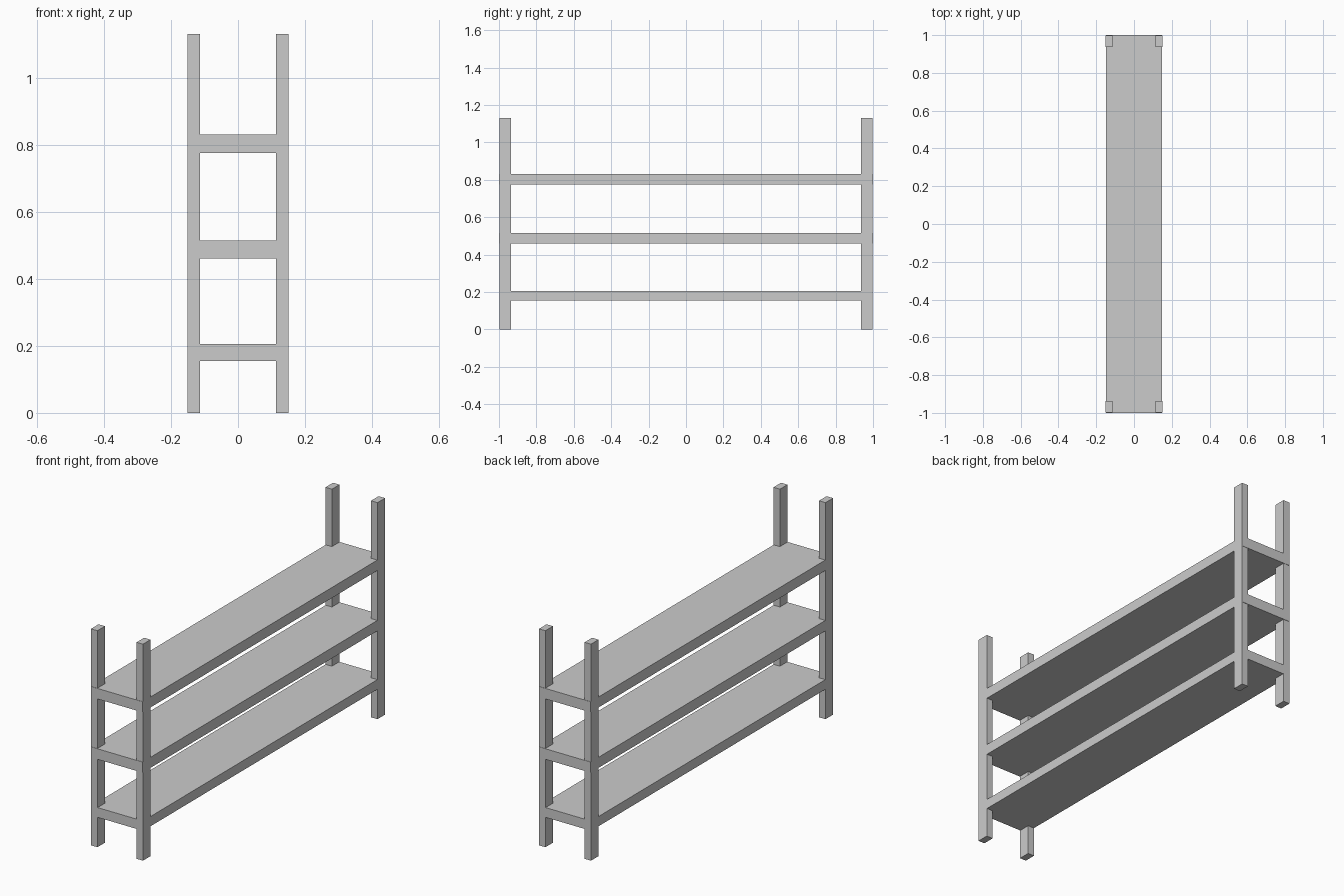
import bpy

if "Cube" in bpy.data.objects:
    bpy.data.objects.remove(bpy.data.objects["Cube"])


def box(name, x0, x1, y0, y1, z0, z1):
    """Add an axis-aligned box given its extents."""
    bpy.ops.mesh.primitive_cube_add(
        size=1, location=((x0 + x1) / 2, (y0 + y1) / 2, (z0 + z1) / 2))
    ob = bpy.context.object
    ob.name = name
    ob.scale = (x1 - x0, y1 - y0, z1 - z0)
    bpy.ops.object.transform_apply(location=True, rotation=False, scale=True)
    return ob


HALF_W, POST_X, POST_Y, HEIGHT = 0.15, 0.037, 0.062, 1.13

# Four corner posts: one post mirrored across both axes
post = box("corner_posts", HALF_W - POST_X, HALF_W,
           0.998 - POST_Y, 0.998, 0, HEIGHT)
mirror = post.modifiers.new("mirror", 'MIRROR')
mirror.use_axis = (True, True, False)

# Three solid shelves; the upper two end just proud of the posts
shelves = [("lower_shelf", 0.155, 0.206, 0.996),
           ("middle_shelf", 0.460, 0.515, 1.0),
           ("upper_shelf", 0.775, 0.830, 1.0)]
for name, z0, z1, half_l in shelves:
    box(name, -HALF_W + 0.001, HALF_W - 0.001, -half_l, half_l, z0, z1)
